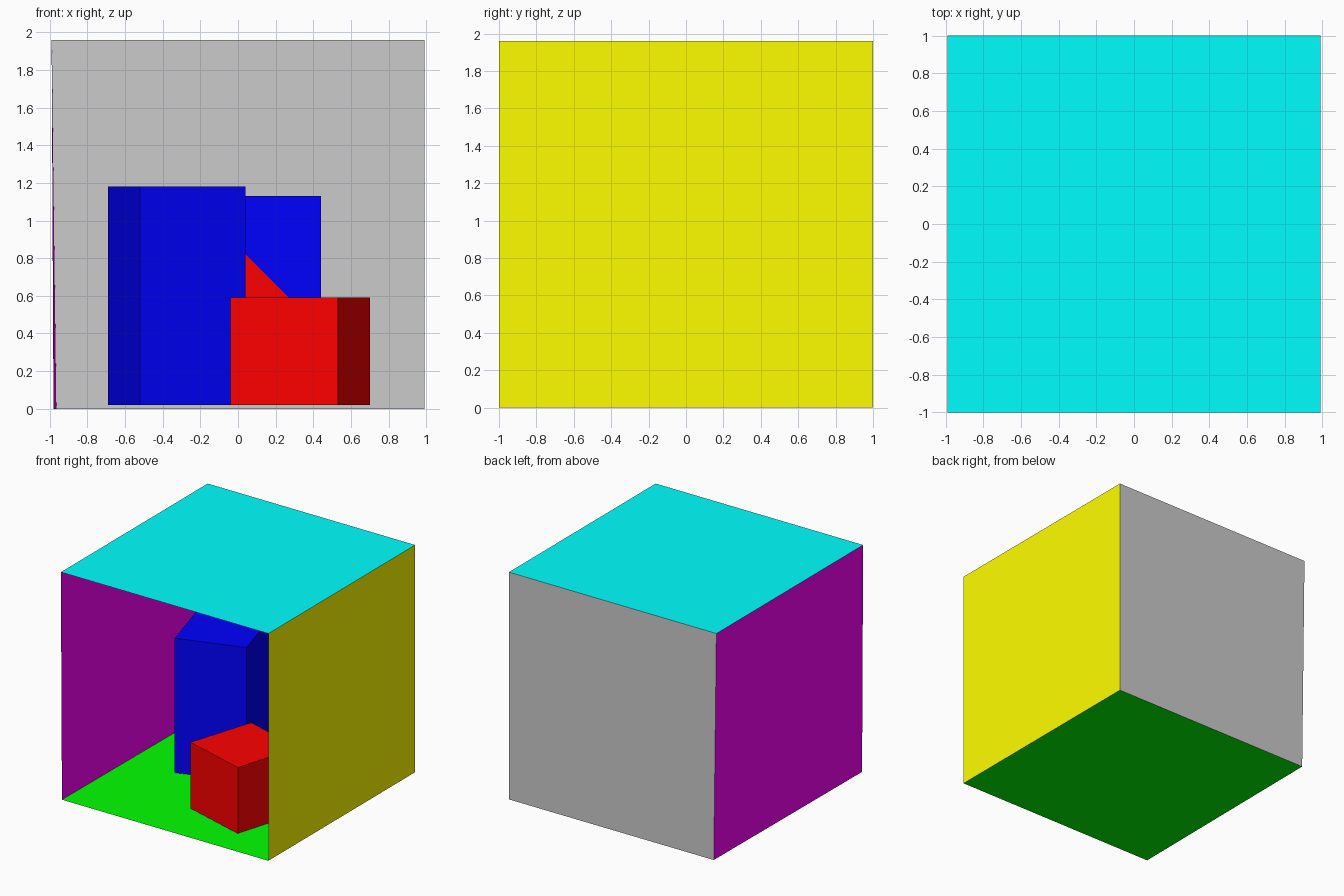
import bpy

if "Cube" in bpy.data.objects:
    bpy.data.objects.remove(bpy.data.objects["Cube"])


def paint(name, rgb):
    mat = bpy.data.materials.new(name)
    mat.diffuse_color = (*rgb, 1)
    mat.use_nodes = True
    mat.node_tree.nodes["Principled BSDF"].inputs["Base Color"].default_value = mat.diffuse_color
    return mat


RED = paint("red", (1, 0, 0))
BLUE = paint("blue", (0, 0, 1))


def mesh_part(name, verts, faces, *mats):
    mesh = bpy.data.meshes.new(name)
    mesh.from_pydata(verts, [], faces)
    for mat in mats:
        mesh.materials.append(mat)
    obj = bpy.data.objects.new(name, mesh)
    bpy.context.collection.objects.link(obj)
    return obj


def sheet(name, corners, *mats):
    return mesh_part(name, corners, [(0, 1, 2, 3)], *mats)


def block(name, outline, bottom, top, mat):
    # Upright block from a counter-clockwise floor outline
    verts = [(x, y, z) for z in (bottom, top) for x, y in outline]
    sides = [(i, (i + 1) % 4, (i + 1) % 4 + 4, i + 4) for i in range(4)]
    return mesh_part(name, verts, [(3, 2, 1, 0), (4, 5, 6, 7)] + sides, mat)


# Room corners: the left wall is slightly out of square
H = 1.96
lf, lb = (-0.98, -1, 0), (-0.965, 1, 0)
rf, rb = (0.99, -1, 0), (0.99, 1, 0)
tlf, tlb = (-0.99, -1, H), (-0.99, 1, H)
trf, trb = (0.99, -1, H), (0.99, 1, H)

# Five single-sheet walls, open at the front
sheet("floor", [lf, rf, rb, lb], paint("green", (0, 1, 0)))
sheet("ceiling", [tlf, tlb, trb, trf], paint("cyan", (0, 1, 1)))
sheet("back_wall", [lb, rb, trb, tlb])
sheet("left_wall", [lf, lb, tlb, tlf], paint("magenta", (1, 0, 1)))
sheet("right_wall", [rf, trf, trb, rb], paint("yellow", (1, 1, 0)))

# Two turned blocks floating just above the floor
block("short_block", [(0.53, -0.76), (0.70, -0.19), (0.14, -0.02), (-0.04, -0.59)],
      0.02, 0.59, RED)
block("tall_block", [(-0.52, -0.12), (0.04, 0.06), (-0.13, 0.63), (-0.69, 0.46)],
      0.02, 1.18, BLUE)

# Upright square panel behind the blocks, split diagonally into two colours
x0, x1, z0, z1, y = -0.27, 0.44, 0.42, 1.13, 0.75
panel = mesh_part("back_panel", [(x0, y, z0), (x1, y, z0), (x1, y, z1), (x0, y, z1)],
                  [(0, 1, 3), (1, 2, 3)], RED, BLUE)
panel.data.polygons[1].material_index = 1
